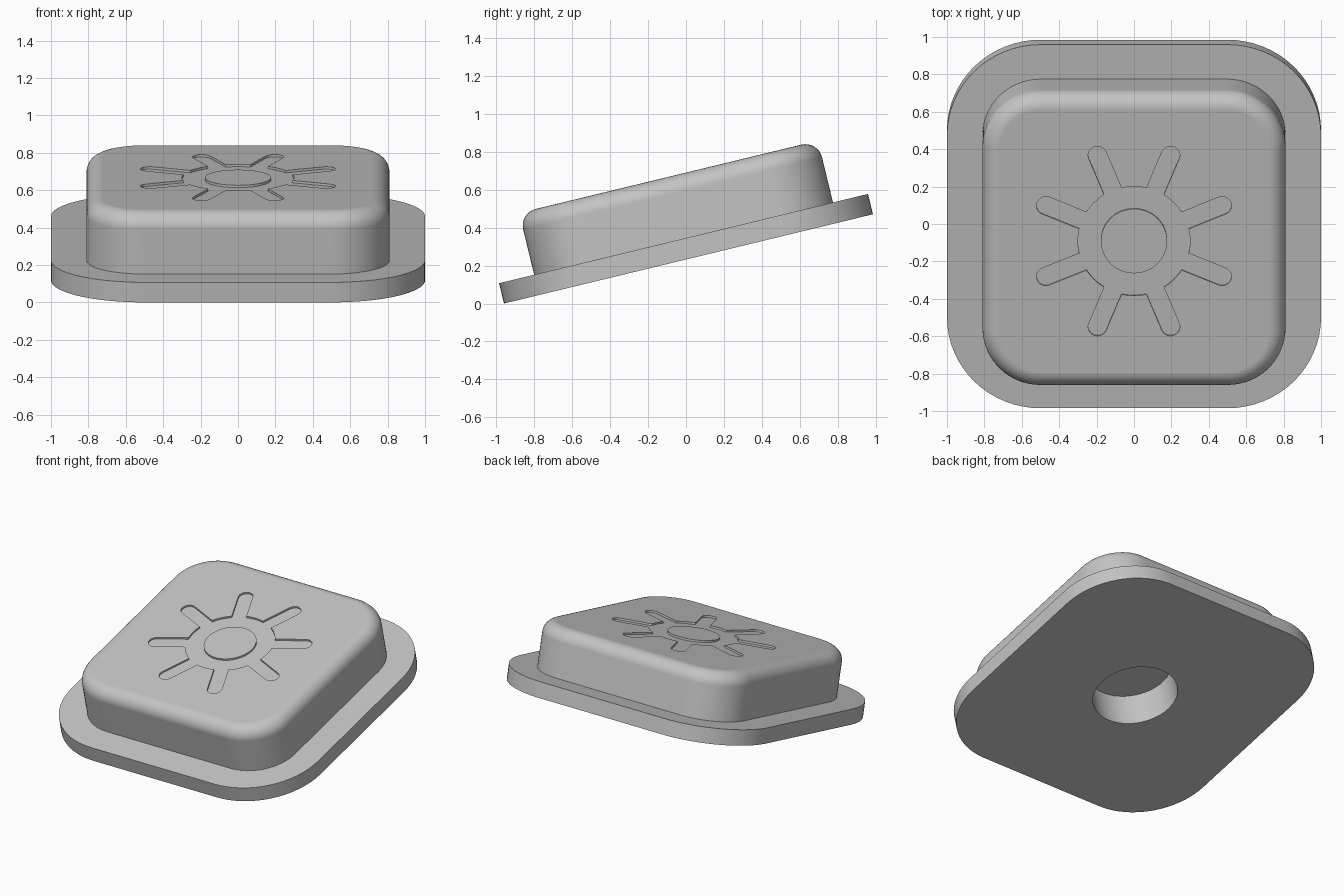
import bpy, bmesh, math

if "Cube" in bpy.data.objects:
    bpy.data.objects.remove(bpy.data.objects["Cube"], do_unlink=True)

TILT = math.radians(13.6)
PLATE_H, TOP, FILLET, DEPTH = 0.11, 0.445, 0.09, 0.013

grey = bpy.data.materials.new("plain grey")
grey.use_nodes = True
grey.diffuse_color = (0.55, 0.55, 0.55, 1)
grey.node_tree.nodes["Principled BSDF"].inputs["Base Color"].default_value = grey.diffuse_color


def arc(cx, cy, r, start, end, steps):
    return [(cx + r * math.cos(start + (end - start) * i / steps),
             cy + r * math.sin(start + (end - start) * i / steps)) for i in range(steps + 1)]


def rounded_square(half, radius, steps=16):
    pts = []
    c = half - radius
    for k, (sx, sy) in enumerate([(1, 1), (-1, 1), (-1, -1), (1, -1)]):
        a = k * math.pi / 2
        pts += arc(sx * c, sy * c, radius, a, a + math.pi / 2, steps)
    return pts


def circle(r, steps=64):
    return arc(0, 0, r, 0, math.tau, steps)[:-1]


def sun(ring, half_width, reach):
    """Ring with eight round-ended rays."""
    pts = []
    spread = math.asin(half_width / ring)
    for k in range(8):
        a = (k + 0.5) * math.pi / 4
        pts += arc(0, 0, ring, a - math.pi / 4 + spread, a - spread, 6)
        pts += arc(reach * math.cos(a), reach * math.sin(a), half_width,
                   a - math.pi / 2, a + math.pi / 2, 12)
    return pts


def loft(name, sections):
    """Closed solid through (outline, height) sections, tilted into place."""
    bm = bmesh.new()
    rings = [[bm.verts.new((x, y, z)) for x, y in outline] for outline, z in sections]
    n = len(rings[0])
    for low, high in zip(rings, rings[1:]):
        for i in range(n):
            j = (i + 1) % n
            bm.faces.new((low[i], low[j], high[j], high[i]))
    bm.faces.new(rings[0][::-1])
    bm.faces.new(rings[-1])
    mesh = bpy.data.meshes.new(name)
    bm.to_mesh(mesh)
    bm.free()
    mesh.materials.append(grey)
    obj = bpy.data.objects.new(name, mesh)
    bpy.context.collection.objects.link(obj)
    obj.rotation_euler.x = TILT
    obj.location = (0, PLATE_H / 2 * math.sin(TILT), math.sin(TILT))
    return obj


def activate(obj):
    bpy.ops.object.select_all(action='DESELECT')
    obj.select_set(True)
    bpy.context.view_layer.objects.active = obj


def cut(obj, cutter):
    activate(obj)
    mod = obj.modifiers.new("cut", 'BOOLEAN')
    mod.operation, mod.solver, mod.object = 'DIFFERENCE', 'EXACT', cutter
    bpy.ops.object.modifier_apply(modifier=mod.name)


# Base plate and filleted body
base_plate = loft("base_plate", [(rounded_square(1, 0.5), z) for z in (0, PLATE_H)])
sections = [(rounded_square(0.81, 0.31), PLATE_H)]
for i in range(9):
    a = i / 8 * math.pi / 2
    inset = FILLET * (1 - math.cos(a))
    sections.append((rounded_square(0.81 - inset, 0.31 - inset),
                     TOP - FILLET + FILLET * math.sin(a)))
body = loft("body", sections)

# Blind hole from below, sun-shaped recess on top
hole_cutter = loft("hole_cutter", [(circle(0.285), z) for z in (-0.1, 0.24)])
sun_cutter = loft("sun_cutter", [(sun(0.3, 0.05, 0.51), z) for z in (TOP - DEPTH, TOP + 0.1)])
cut(base_plate, hole_cutter)
cut(body, hole_cutter)
cut(body, sun_cutter)
for cutter in (hole_cutter, sun_cutter):
    bpy.data.objects.remove(cutter, do_unlink=True)

# Disc left standing in the middle of the recess
centre_disc = loft("centre_disc", [(circle(0.177), z) for z in (TOP - DEPTH, TOP)])

# Smooth curves, sharp edges, flat faces kept flat
for obj in (base_plate, body, centre_disc):
    activate(obj)
    bpy.ops.object.shade_smooth_by_angle(angle=math.radians(30))
    mod = obj.modifiers.new("weighted normals", 'WEIGHTED_NORMAL')
    mod.keep_sharp = True
